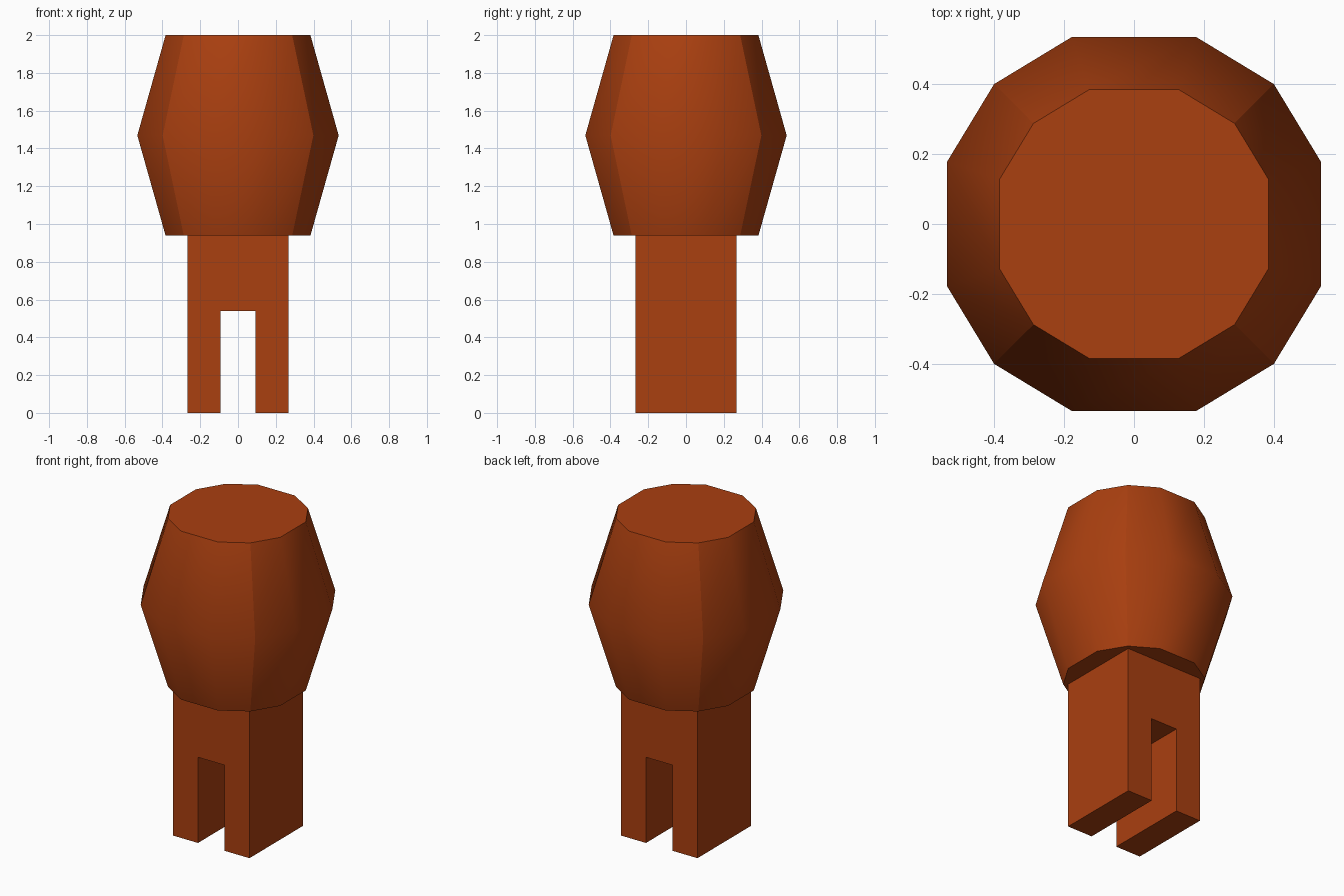
import bpy, bmesh

if "Cube" in bpy.data.objects:
    bpy.data.objects.remove(bpy.data.objects["Cube"])

mat = bpy.data.materials.new("rust_orange")
mat.diffuse_color = (0.40, 0.05, 0.005, 1)
mat.use_nodes = True
mat.node_tree.nodes["Principled BSDF"].inputs["Base Color"].default_value = mat.diffuse_color


def finish(bm, name):
    bmesh.ops.recalc_face_normals(bm, faces=bm.faces)
    me = bpy.data.meshes.new(name)
    bm.to_mesh(me)
    bm.free()
    me.materials.append(mat)
    ob = bpy.data.objects.new(name, me)
    bpy.context.collection.objects.link(ob)
    return ob


# Forked stem: inverted-U profile extruded front to back
W, SLOT, SLOT_TOP, NECK = 0.267, 0.092, 0.54, 0.938
half = [(SLOT, SLOT_TOP), (SLOT, 0), (W, 0), (W, NECK)]
profile = half + [(-x, z) for x, z in reversed(half)]
bm = bmesh.new()
front = bm.faces.new([bm.verts.new((x, -W, z)) for x, z in profile])
ext = bmesh.ops.extrude_face_region(bm, geom=[front], use_keep_orig=True)
bmesh.ops.translate(bm, vec=(0, 2 * W, 0),
                    verts=[v for v in ext["geom"] if isinstance(v, bmesh.types.BMVert)])
finish(bm, "forked_stem")

# Barrel head: twelve-sided outline, widest in the middle
outline = []
quarter = [(0.533, -0.178), (0.533, 0.178), (0.399, 0.399)]
for _ in range(4):
    outline += quarter
    quarter = [(-y, x) for x, y in quarter]

bm = bmesh.new()
rings = [[bm.verts.new((x * s, y * s, z)) for x, y in outline]
         for z, s in [(NECK, 0.719), (1.469, 1.0), (2.0, 0.719)]]
n = len(outline)
for low, high in zip(rings, rings[1:]):
    for i in range(n):
        j = (i + 1) % n
        f = bm.faces.new((low[i], low[j], high[j], high[i]))
        f.smooth = True
caps = [bm.faces.new(rings[0][::-1]), bm.faces.new(rings[-1])]

# Hard edges around the caps and down the four diagonal corners
for cap in caps:
    for e in cap.edges:
        e.smooth = False
for low, high in zip(rings, rings[1:]):
    for i in range(2, n, 3):
        bm.edges.get((low[i], high[i])).smooth = False
finish(bm, "barrel_head")
